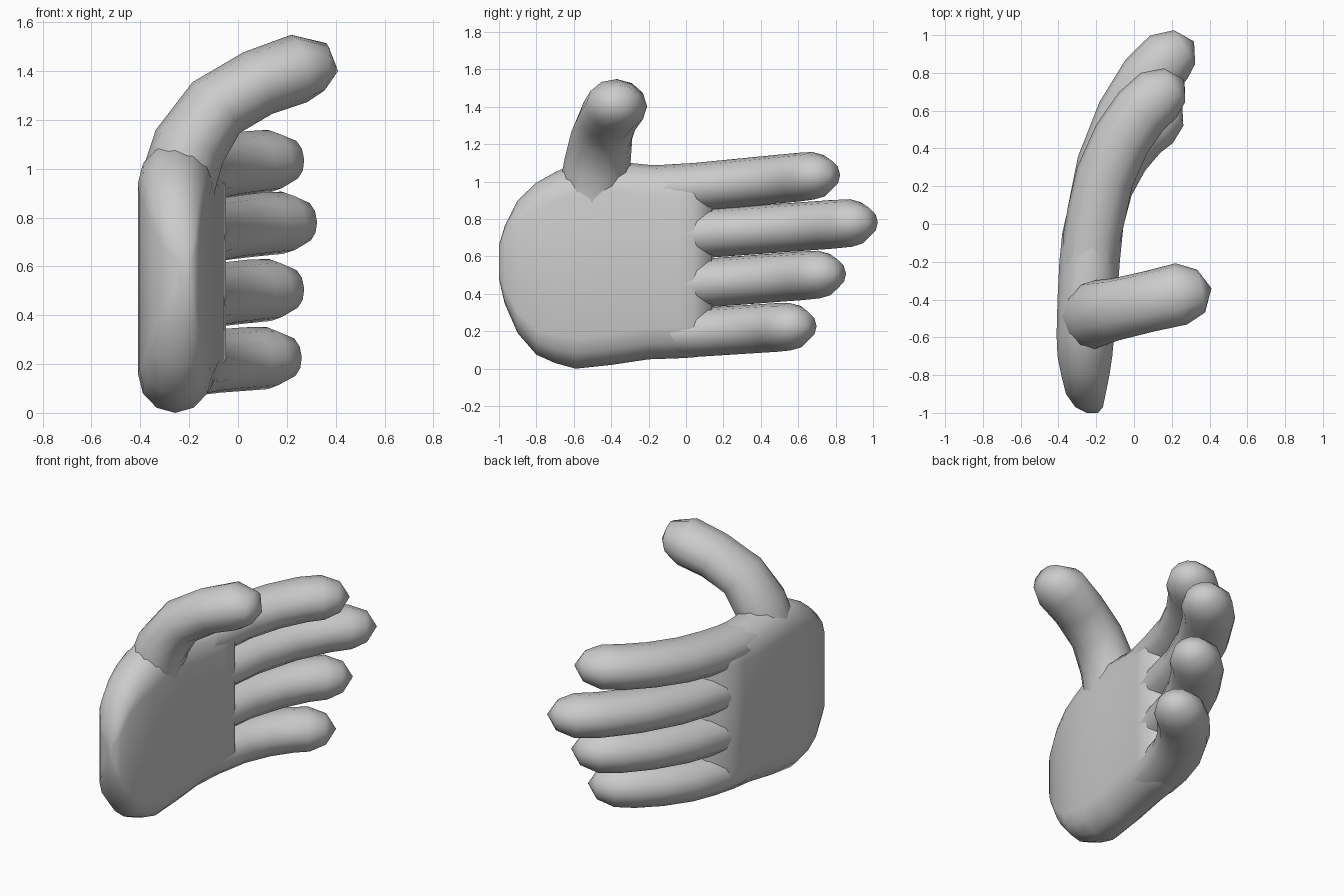
import bpy, bmesh
from math import sin, cos, pi
from mathutils import Vector

if "Cube" in bpy.data.objects:
    bpy.data.objects.remove(bpy.data.objects["Cube"])


def finish(name, rings, tip=None):
    """Skin a list of equal rings, cap the start and close the end."""
    bm = bmesh.new()
    vs = [[bm.verts.new(p) for p in r] for r in rings]
    n = len(vs[0])
    for a, b in zip(vs, vs[1:]):
        for i in range(n):
            j = (i + 1) % n
            bm.faces.new((a[i], a[j], b[j], b[i]))
    bm.faces.new(vs[0][::-1])
    if tip is None:
        bm.faces.new(vs[-1])
    else:
        t = bm.verts.new(tip)
        for i in range(n):
            bm.faces.new((vs[-1][i], vs[-1][(i + 1) % n], t))
    bmesh.ops.recalc_face_normals(bm, faces=bm.faces)
    me = bpy.data.meshes.new(name)
    bm.to_mesh(me)
    bm.free()
    ob = bpy.data.objects.new(name, me)
    bpy.context.collection.objects.link(ob)
    bpy.ops.object.select_all(action='DESELECT')
    ob.select_set(True)
    bpy.context.view_layer.objects.active = ob
    bpy.ops.object.shade_smooth_by_angle(angle=1.05)
    return ob


def digit(name, path, scales, side, r_side, r_thick, sides=12):
    """Tapered tube along a path; the last path point is the tip."""
    path = [Vector(p) for p in path]
    rings = []
    for i, s in enumerate(scales):
        t = (path[i + 1] - path[max(i - 1, 0)]).normalized()
        nrm = t.cross(Vector(side)).normalized()
        w = nrm.cross(t)
        rings.append([path[i] + w * (r_side * s * cos(2 * pi * k / sides))
                      + nrm * (r_thick * s * sin(2 * pi * k / sides))
                      for k in range(sides)])
    return finish(name, rings, path[-1])


# Palm: rounded slab lofted along y (y, z low, z high, x back, x inner)
stations = [
    (-1.0, .48, .66, -.25, -.19), (-.97, .35, .76, -.31, -.165),
    (-.90, .19, .90, -.36, -.15), (-.80, .075, .995, -.385, -.13),
    (-.70, .03, 1.05, -.405, -.115), (-.59, .0, 1.10, -.41, -.105),
    (-.40, .02, 1.11, -.405, -.09), (-.20, .05, 1.09, -.395, -.075),
    (-.05, .055, 1.09, -.38, -.06), (.04, .06, 1.085, -.36, -.05),
    (.14, .09, 1.06, -.24, -.12)]
rings = []
for y, lo, hi, xb, xi in stations:
    c, h = (xb + xi) / 2, (xi - xb) / 2
    rz = min(h * 1.05, (hi - lo) / 2.2)
    ring = []
    for k in range(7):
        a = pi * k / 6
        ring.append((c + h * cos(a), y, hi - rz + rz * sin(a)))
    for k in range(7):
        a = pi + pi * k / 6
        ring.append((c + h * cos(a), y, lo + rz + rz * sin(a)))
    rings.append(ring)
finish("palm", rings)

# Fingers share one bent path, stretched to each length
bend = [(-.20, .05), (-.155, .25), (-.065, .45), (.04, .60), (.13, .68)]
fingers = {  # name: (length scale, bend scale, z root, z tip)
    "index_finger": (1.0, 1.0, .965, 1.04),
    "middle_finger": (1.32, 1.16, .715, .785),
    "ring_finger": (1.05, 1.0, .45, .51),
    "little_finger": (.80, .97, .19, .23)}
for name, (sy, sx, z0, z1) in fingers.items():
    pts = [(-.24, -.25), (-.225, -.08)]
    pts += [(-.2 + (x + .2) * sx, .05 + (y - .05) * sy) for x, y in bend]
    ex, ey = pts[-1]
    pts += [(ex + .085, ey + .055), (ex + .135, ey + .085)]
    path = [(x, y, z0 + (z1 - z0) * max(0, y) / (ey + .085)) for x, y in pts]
    digit(name, path, [.9, .98, 1, 1, 1, 1, .98, .68], (0, 0, 1), .13, .155)

# Thumb rising from the top edge of the palm
digit("thumb",
      [(-.26, -.51, .70), (-.25, -.50, .93), (-.20, -.475, 1.09),
       (-.09, -.45, 1.25), (.08, -.41, 1.35), (.25, -.37, 1.41),
       (.355, -.355, 1.415), (.41, -.34, 1.40)],
      [1.0, 1.1, 1.08, 1.0, .98, 1.0, .7], (0, 1, 0), .165, .142)
